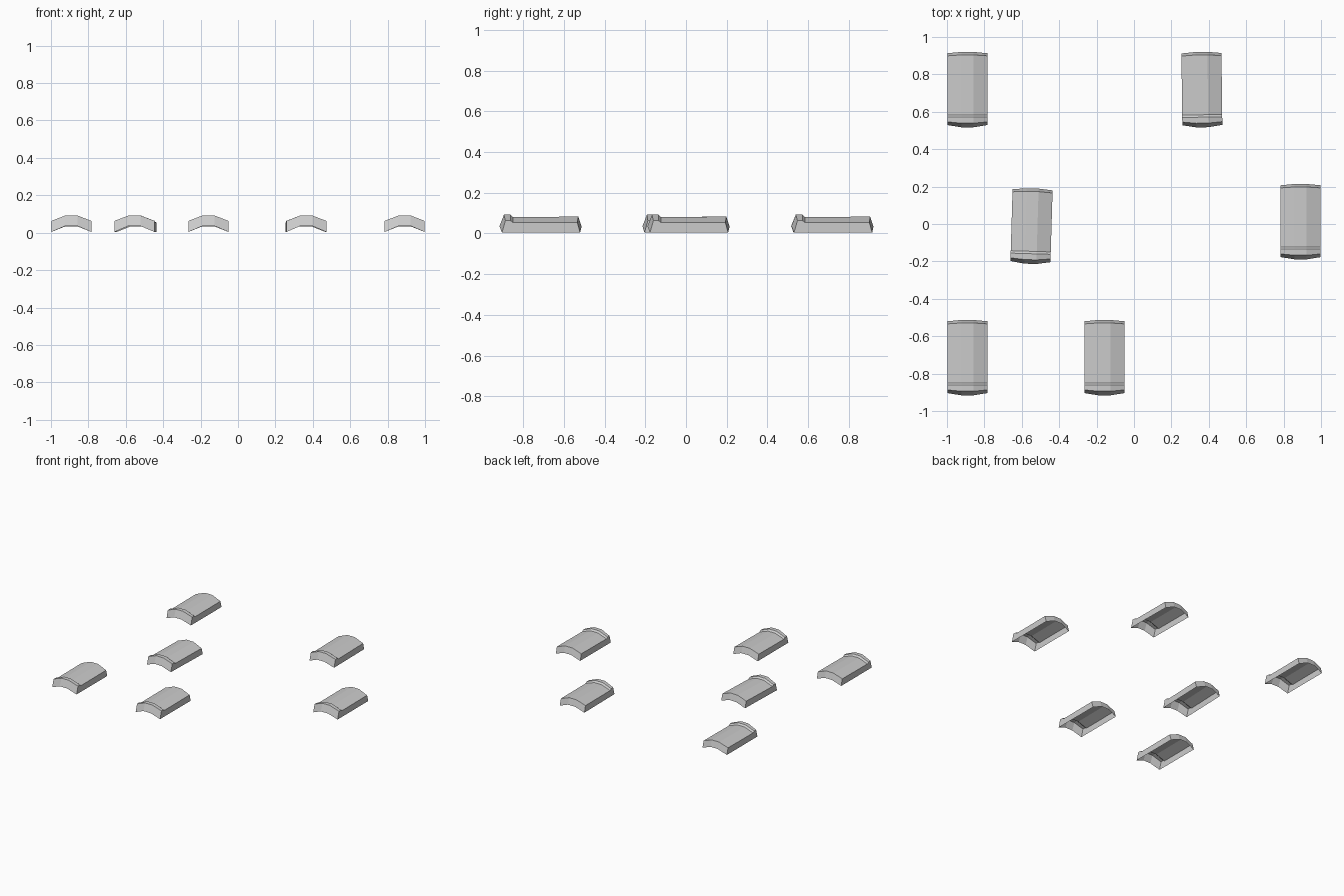
import bpy, bmesh

if "Cube" in bpy.data.objects:
    bpy.data.objects.remove(bpy.data.objects["Cube"])

# Lengthwise (y, z) outlines of one open-bottomed roof tile:
# along the crown and along the side edge, from front lower rim to back lower rim
CROWN = [(-.201, .036), (-.179, .092), (-.147, .092), (-.134, .080),
         (.186, .083), (.202, .034)]
EDGE = [(-.189, .004), (-.172, .063), (-.147, .063), (-.134, .053),
        (.181, .055), (.195, .004)]
COLUMNS = [(-.107, EDGE), (-.032, CROWN), (.032, CROWN), (.107, EDGE)]


def tile_mesh():
    bm = bmesh.new()
    rings = [[bm.verts.new((x, y, z)) for y, z in outline] for x, outline in COLUMNS]
    # arched shell: front end, lip, step, body and back end
    for a, b in zip(rings, rings[1:]):
        for i in range(len(CROWN) - 1):
            bm.faces.new((a[i], b[i], b[i + 1], a[i + 1]))
    # side walls, open underneath
    bm.faces.new(rings[0])
    bm.faces.new(rings[-1][::-1])
    bmesh.ops.recalc_face_normals(bm, faces=bm.faces[:])
    mesh = bpy.data.meshes.new("roof_tile")
    bm.to_mesh(mesh)
    bm.free()
    return mesh


# Scattered tiles: x, y, turn about z
LAYOUT = [(-.891, .718, 0), (.363, .718, .012), (-.548, -.012, -.03),
          (.891, .012, 0), (-.891, -.715, 0), (-.158, -.715, 0)]

mesh = tile_mesh()
for k, (x, y, turn) in enumerate(LAYOUT):
    tile = bpy.data.objects.new(f"roof_tile_{k + 1}", mesh)
    tile.location = (x, y, 0)
    tile.rotation_euler = (0, 0, turn)
    bpy.context.collection.objects.link(tile)
